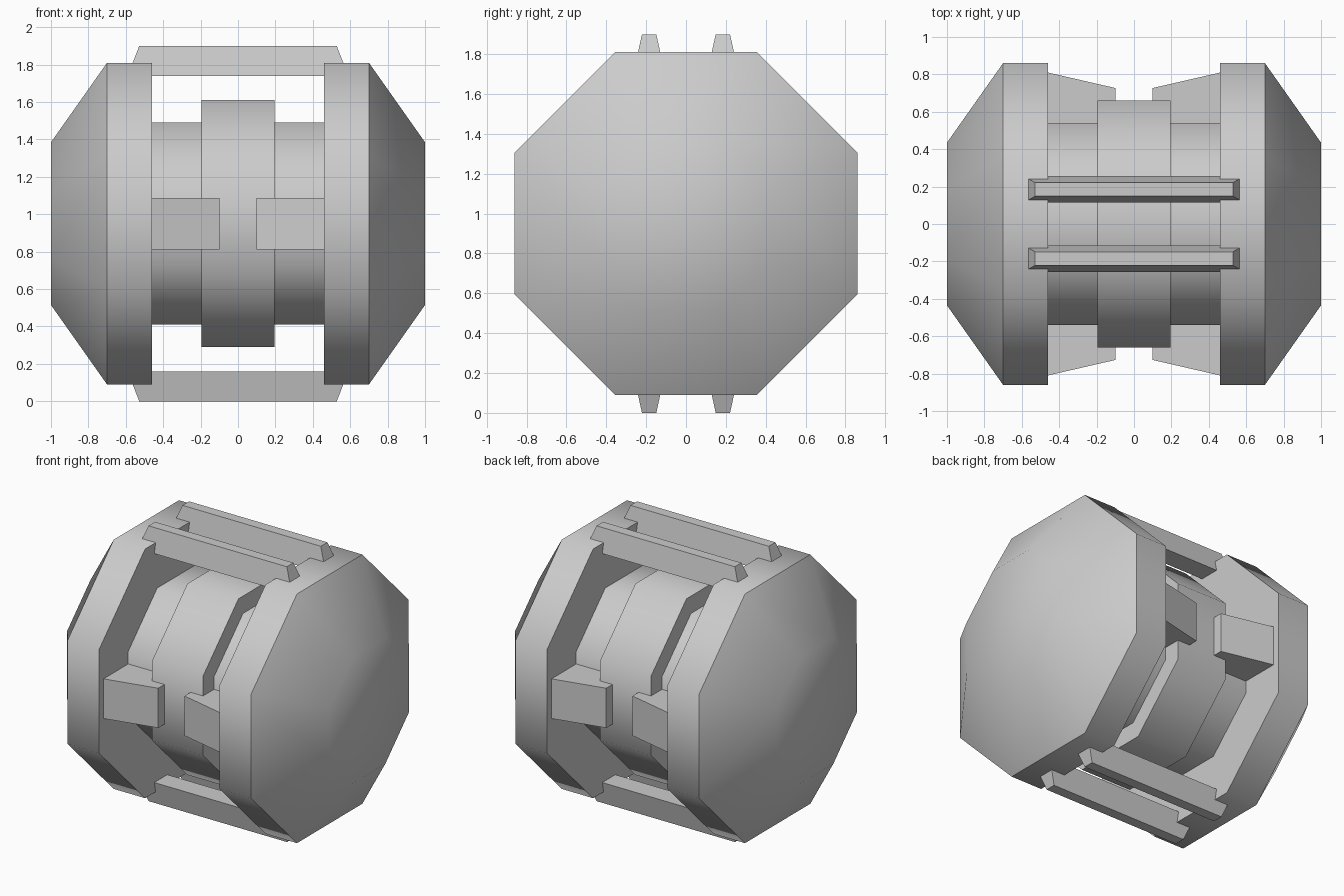
import bpy, bmesh, math

if "Cube" in bpy.data.objects:
    bpy.data.objects.remove(bpy.data.objects["Cube"])

CZ = 0.95  # height of the drum axis


def make_object(name, bm, smooth=False):
    bmesh.ops.recalc_face_normals(bm, faces=bm.faces)
    mesh = bpy.data.meshes.new(name)
    bm.to_mesh(mesh)
    bm.free()
    ob = bpy.data.objects.new(name, mesh)
    bpy.context.collection.objects.link(ob)
    ob.location.z = CZ
    if smooth:
        bpy.ops.object.select_all(action='DESELECT')
        ob.select_set(True)
        bpy.context.view_layer.objects.active = ob
        bpy.ops.object.shade_smooth_by_angle(angle=math.radians(50))
    return ob


def loft(bm, loops):
    """Skin matching point loops and cap both ends."""
    rings = [[bm.verts.new(p) for p in loop] for loop in loops]
    for a, b in zip(rings, rings[1:]):
        for i in range(len(a)):
            j = (i + 1) % len(a)
            bm.faces.new((a[i], a[j], b[j], b[i]))
    bm.faces.new(rings[0][::-1])
    bm.faces.new(rings[-1])


def octagon(x, apothem):
    r = apothem / math.cos(math.pi / 8)
    angles = [math.pi / 8 + i * math.pi / 4 for i in range(8)]
    return [(x, r * math.cos(a), r * math.sin(a)) for a in angles]


def octagonal_part(name, profile):
    bm = bmesh.new()
    loft(bm, [octagon(x, a) for x, a in profile])
    return make_object(name, bm, smooth=True)


# Inner axle and the raised band around its middle
octagonal_part("axle", [(-0.47, 0.54), (0.47, 0.54)])
octagonal_part("centre_band", [(-0.195, 0.66), (0.195, 0.66)])

for s, side in ((-1, "left"), (1, "right")):
    # Rim with tapered end cap
    octagonal_part(side + "_end_cap", [(s * 0.46, 0.86), (s * 0.70, 0.86), (s * 1.0, 0.435)])

    # Wedge blocks on the front and back of the axle
    for t, face in ((-1, "front"), (1, "back")):
        outline = [(0.10, 0.50), (0.47, 0.50), (0.47, 0.812), (0.10, 0.727)]
        bm = bmesh.new()
        loft(bm, [[(s * x, t * y, z) for x, y in outline] for z in (-0.137, 0.137)])
        make_object(f"{side}_{face}_block", bm)

# Tapered rails bridging the two rims, top and bottom
for v, level in ((-1, "bottom"), (1, "top")):
    for t, face in ((-1, "front"), (1, "back")):
        loops = []
        for hx, hy, z in ((0.59, 0.071, 0.79), (0.528, 0.036, 0.95)):
            loops.append([(a * hx, t * 0.185 + b * hy, v * z)
                          for a, b in ((-1, -1), (1, -1), (1, 1), (-1, 1))])
        bm = bmesh.new()
        loft(bm, loops)
        make_object(f"{level}_{face}_rail", bm)
